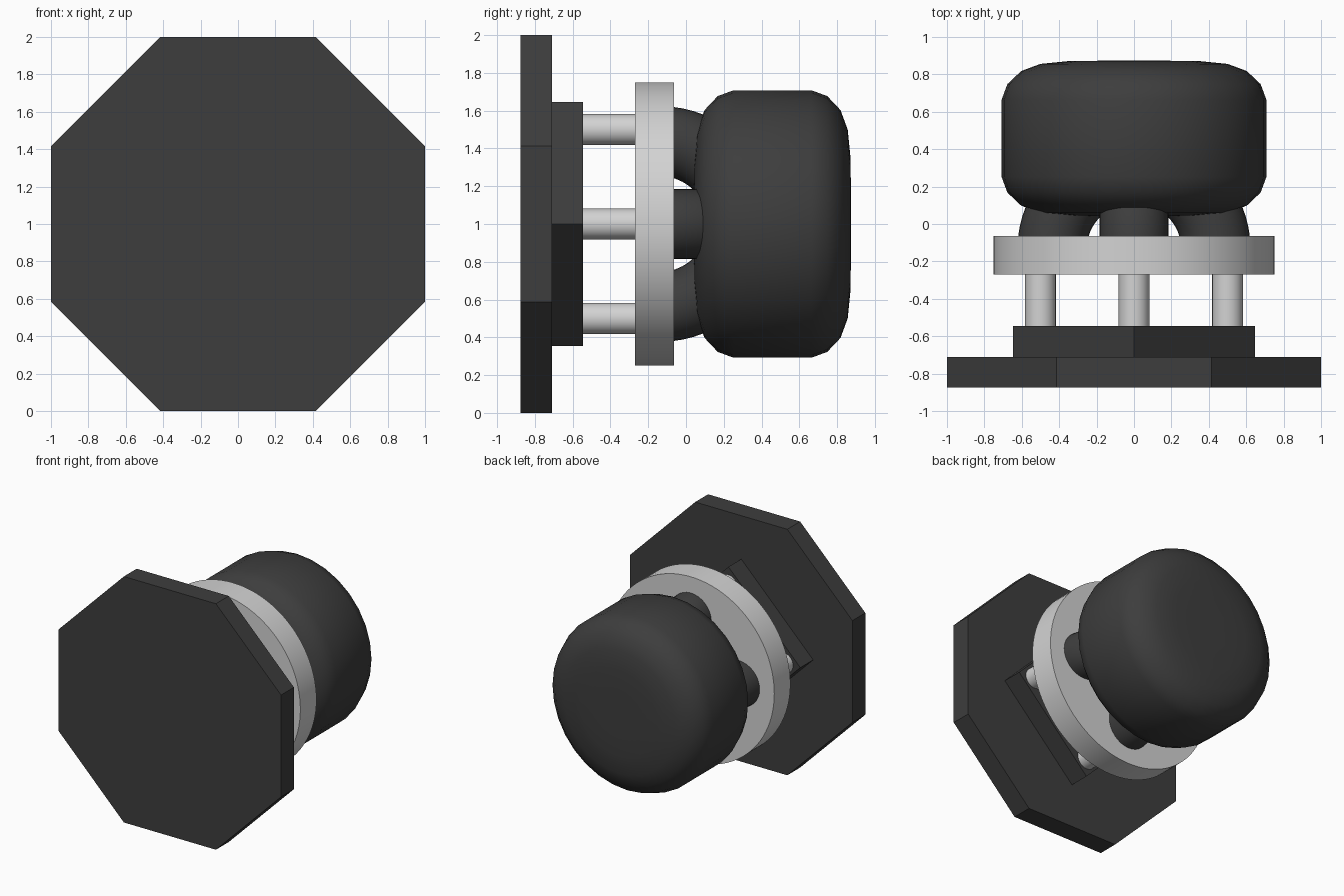
import bpy, bmesh
from math import pi, cos, sin, radians

cube = bpy.data.objects.get("Cube")
if cube:
    bpy.data.objects.remove(cube)

MID = 1.0  # height of the central axis


def material(name, value):
    m = bpy.data.materials.new(name)
    m.use_nodes = True
    m.diffuse_color = (value, value, value, 1)
    m.node_tree.nodes["Principled BSDF"].inputs["Base Color"].default_value = (value, value, value, 1)
    return m


dark = material("charcoal", 0.047)
light = material("light_grey", 0.65)


def finish(bm, name, mat, smooth):
    bmesh.ops.recalc_face_normals(bm, faces=bm.faces)
    mesh = bpy.data.meshes.new(name)
    bm.to_mesh(mesh)
    bm.free()
    mesh.materials.append(mat)
    ob = bpy.data.objects.new(name, mesh)
    bpy.context.collection.objects.link(ob)
    if smooth:
        bpy.ops.object.select_all(action="DESELECT")
        ob.select_set(True)
        bpy.context.view_layer.objects.active = ob
        bpy.ops.object.shade_smooth_by_angle(angle=radians(40))
    return ob


def skin(bm, rings):
    """Bridge consecutive rings of vertices and cap both ends."""
    n = len(rings[0])
    for a, b in zip(rings, rings[1:]):
        for i in range(n):
            j = (i + 1) % n
            bm.faces.new((a[i], a[j], b[j], b[i]))
    bm.faces.new(rings[0])
    bm.faces.new(rings[-1])


def turned(name, mat, profile, sides, phase=0.0, x=0.0, z=MID, smooth=True):
    """Solid of (y, radius) stations around an axis parallel to y."""
    bm = bmesh.new()
    angles = [phase + 2 * pi * i / sides for i in range(sides)]
    skin(bm, [[bm.verts.new((x + r * cos(a), y, z + r * sin(a))) for a in angles]
              for y, r in profile])
    return finish(bm, name, mat, smooth)


def arch(name, mat, centre_y, major, minor, turn, steps=32, sides=32):
    """Half ring of tube bulging toward +y, turned around the central axis."""
    bm = bmesh.new()
    rings = []
    for s in range(steps + 1):
        t = pi * s / steps
        ring = []
        for k in range(sides):
            p = 2 * pi * k / sides
            d = major + minor * cos(p)
            across, side = d * cos(t), minor * sin(p)
            ring.append(bm.verts.new((across * cos(turn) - side * sin(turn),
                                      centre_y + d * sin(t),
                                      MID + across * sin(turn) + side * cos(turn))))
        rings.append(ring)
    skin(bm, rings)
    return finish(bm, name, mat, True)


# Front octagonal plate and the diamond block behind it
turned("octagon_plate", dark, [(-0.875, 1.0824), (-0.71, 1.0824)], 8, pi / 8, smooth=False)
turned("diamond_block", dark, [(-0.71, 0.647), (-0.545, 0.647)], 4, smooth=False)

# Four posts between the block and the disc
for i, place in enumerate(("left", "top", "right", "bottom")):
    a = i * pi / 2
    turned("post_" + place, light, [(-0.56, 0.082), (-0.25, 0.082)], 32,
           x=0.5 * cos(a), z=MID + 0.5 * sin(a))

# Round disc
turned("round_disc", light, [(-0.27, 0.75), (-0.063, 0.75)], 96)

# Crossed tube arches joining the disc to the cushion
arch("arch_sideways", dark, -0.14, 0.439, 0.185, 0)
arch("arch_upright", dark, -0.14, 0.439, 0.185, pi / 2)

# Rounded cushion at the back
half = [(0.415, 0.18), (0.413, 0.35), (0.398, 0.5), (0.36, 0.603), (0.29, 0.677), (0.206, 0.708)]
cushion = [(0.458 - d, r) for d, r in half] + [(0.458 + d, r) for d, r in reversed(half)]
turned("cushion", dark, cushion, 32)
